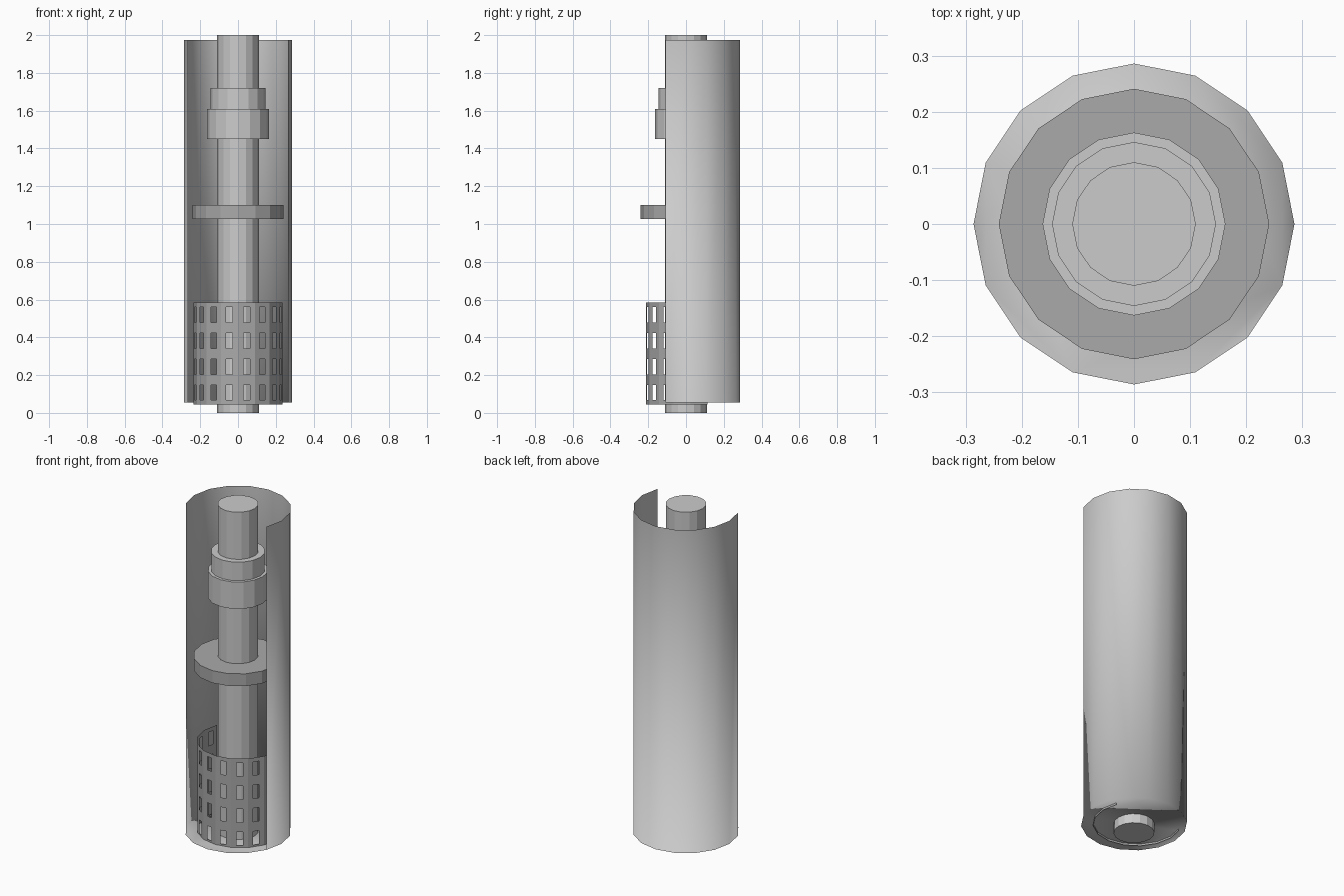
import bpy, bmesh
from math import sin, cos, radians

if "Cube" in bpy.data.objects:
    bpy.data.objects.remove(bpy.data.objects["Cube"])

SIDES = 16
STEP = 360 / SIDES

dark = bpy.data.materials.new("dark_grey")
dark.diffuse_color = (0.4, 0.4, 0.4, 1)
dark.use_nodes = True
dark.node_tree.nodes["Principled BSDF"].inputs["Base Color"].default_value = dark.diffuse_color


def ring_point(r, deg, z, cy=0.0):
    return (r * cos(radians(deg)), cy + r * sin(radians(deg)), z)


def finish(bm, name, mat=None):
    mesh = bpy.data.meshes.new(name)
    bm.to_mesh(mesh)
    bm.free()
    obj = bpy.data.objects.new(name, mesh)
    bpy.context.collection.objects.link(obj)
    if mat:
        mesh.materials.append(mat)
    return obj


def cylinder(name, r, z0, z1, mat=None):
    bm = bmesh.new()
    low = [bm.verts.new(ring_point(r, i * STEP, z0)) for i in range(SIDES)]
    high = [bm.verts.new(ring_point(r, i * STEP, z1)) for i in range(SIDES)]
    bm.faces.new(low[::-1])
    bm.faces.new(high)
    for i in range(SIDES):
        j = (i + 1) % SIDES
        bm.faces.new((low[i], low[j], high[j], high[i]))
    return finish(bm, name, mat)


# Central shaft, stepped collar and flange
cylinder("shaft", 0.11, 0.0, 2.0)
cylinder("lower_collar", 0.163, 1.45, 1.61)
cylinder("upper_collar", 0.146, 1.61, 1.72)
cylinder("flange", 0.241, 1.027, 1.10, dark)

# Thin housing, open at the front and top, with a full round floor
bm = bmesh.new()
R, Z0, Z1 = 0.286, 0.056, 1.975
low = [bm.verts.new(ring_point(R, i * STEP, Z0)) for i in range(SIDES)]
bm.faces.new(low)
high = [bm.verts.new(ring_point(R, i * STEP, Z1)) for i in range(-1, 10)]
for k, i in enumerate(range(-1, 9)):
    bm.faces.new((low[i], low[i + 1], high[k + 1], high[k]))
for f in bm.faces:
    f.smooth = True
finish(bm, "housing")

# Thin perforated guard: ten facets, each with a column of four windows
bm = bmesh.new()
R, CY, Z0, Z1 = 0.236, 0.024, 0.044, 0.584
zs = [Z0]
for row in range(4):
    start = 0.067 + row * 0.1375
    zs += [start, start + 0.08]
zs.append(Z1)
for k in range(10):
    a = ring_point(R, 157.5 + k * STEP, 0, CY)
    b = ring_point(R, 157.5 + (k + 1) * STEP, 0, CY)
    cols = [0, 0.31, 0.69, 1]
    pts = [(a[0] + (b[0] - a[0]) * t, a[1] + (b[1] - a[1]) * t) for t in cols]
    for c in range(3):
        for r in range(len(zs) - 1):
            if c == 1 and r % 2 == 1:
                continue
            p, q = pts[c], pts[c + 1]
            bm.faces.new([bm.verts.new(v) for v in (
                (*p, zs[r]), (*q, zs[r]), (*q, zs[r + 1]), (*p, zs[r + 1]))])
bmesh.ops.remove_doubles(bm, verts=bm.verts, dist=0.0005)
finish(bm, "perforated_guard", dark)
